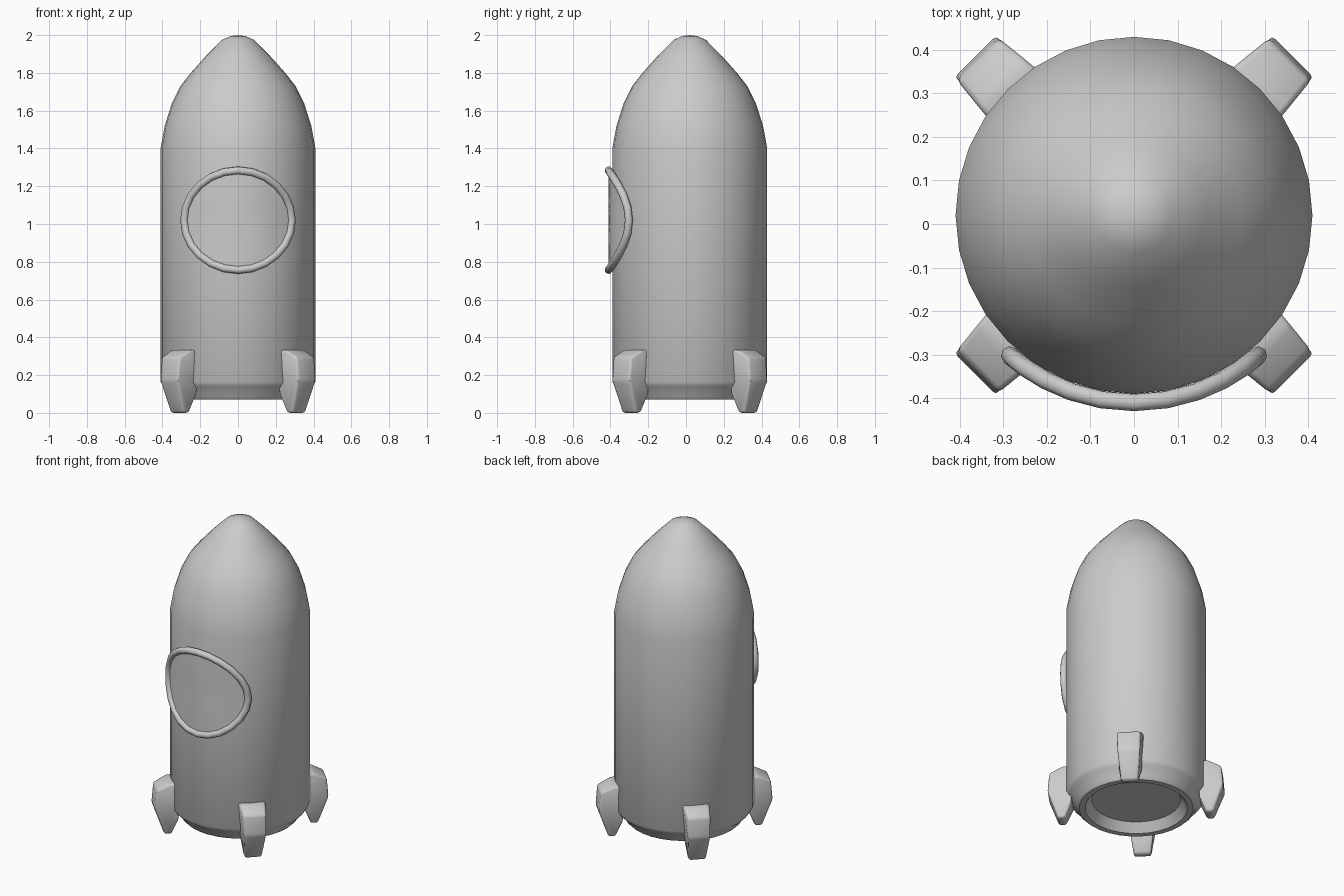
import bpy, bmesh
from math import sin, cos, pi, sqrt, radians

if "Cube" in bpy.data.objects:
    bpy.data.objects.remove(bpy.data.objects["Cube"])

CY = 0.02      # body axis sits slightly behind the origin
SIDES = 32


def finish(name, bm, angle=40):
    bmesh.ops.recalc_face_normals(bm, faces=bm.faces)
    me = bpy.data.meshes.new(name)
    bm.to_mesh(me)
    bm.free()
    ob = bpy.data.objects.new(name, me)
    bpy.context.collection.objects.link(ob)
    select(ob)
    bpy.ops.object.shade_smooth_by_angle(angle=radians(angle))
    return ob


def select(ob):
    bpy.ops.object.select_all(action='DESELECT')
    ob.select_set(True)
    bpy.context.view_layer.objects.active = ob


def lathe(name, profile):
    bm = bmesh.new()
    vs = [bm.verts.new((r, CY, z)) for r, z in profile]
    edges = [bm.edges.new(p) for p in zip(vs, vs[1:])]
    bmesh.ops.spin(bm, geom=vs + edges, cent=(0, CY, 0), axis=(0, 0, 1),
                   angle=2 * pi, steps=SIDES, use_duplicate=False)
    bmesh.ops.remove_doubles(bm, verts=bm.verts, dist=1e-4)
    return finish(name, bm)


# Rocket hull: recessed nozzle, base rim, straight wall, ogive nose
lathe("hull", [(0, 0.13), (0.26, 0.125), (0.285, 0.09), (0.30, 0.07), (0.335, 0.07),
               (0.35, 0.085), (0.355, 0.10), (0.395, 0.14), (0.41, 0.165), (0.41, 1.4),
               (0.388, 1.52), (0.35, 1.64), (0.305, 1.73), (0.25, 1.80),
               (0.165, 1.895), (0.085, 1.975), (0.04, 1.995), (0, 2.0)])


# Porthole: ellipse projected onto the curved hull
def porthole_point(a, scale=1.0, r=0.43):
    x = 0.285 * scale * cos(a)
    return (x, CY - sqrt(r * r - x * x), 1.02 + 0.264 * scale * sin(a))


N = 24
angles = [2 * pi * i / N for i in range(N)]
cu = bpy.data.curves.new("porthole_rim", 'CURVE')
cu.dimensions = '3D'
cu.bevel_depth = 0.021
cu.bevel_resolution = 2
sp = cu.splines.new('POLY')
sp.points.add(N - 1)
for p, a in zip(sp.points, angles):
    p.co = (*porthole_point(a), 1)
sp.use_cyclic_u = True
rim = bpy.data.objects.new("porthole_rim", cu)
bpy.context.collection.objects.link(rim)
select(rim)
bpy.ops.object.convert(target='MESH')
bpy.ops.object.shade_smooth_by_angle(angle=radians(60))

# Porthole glass: concentric loops
bm = bmesh.new()
loops = [[bm.verts.new(porthole_point(a, s)) for a in angles] for s in (1.0, 0.75, 0.5, 0.25)]
for o, n in zip(loops, loops[1:]):
    for i in range(N):
        j = (i + 1) % N
        bm.faces.new((o[i], o[j], n[j], n[i]))
mid = bm.verts.new(porthole_point(0, 0))
for i in range(N):
    bm.faces.new((loops[-1][i], loops[-1][(i + 1) % N], mid))
bmesh.ops.recalc_face_normals(bm, faces=bm.faces)
finish("porthole_glass", bm)

# Landing fins: side profile (radius, height, half width)
FIN = [(0.37, 0.335, 0.083), (0.43, 0.333, 0.075), (0.507, 0.295, 0.068), (0.517, 0.17, 0.07),
       (0.457, 0.0, 0.05), (0.415, 0.0, 0.05), (0.375, 0.10, 0.07)]


def fin(name, a):
    bm = bmesh.new()
    c, s = cos(a), sin(a)
    left, right = ([bm.verts.new((r * c - k * w * s, CY + r * s + k * w * c, z))
                    for r, z, w in FIN] for k in (1, -1))
    bm.faces.new(left)
    bm.faces.new(right[::-1])
    for i in range(len(FIN)):
        j = (i + 1) % len(FIN)
        bm.faces.new((left[j], left[i], right[i], right[j]))
    bmesh.ops.bevel(bm, geom=bm.edges[:], offset=0.013, segments=2, profile=0.5,
                    affect='EDGES', clamp_overlap=True)
    finish(name, bm, 50)


for i, label in enumerate(("back_right", "back_left", "front_left", "front_right")):
    fin(label + "_fin", pi / 4 + i * pi / 2)
